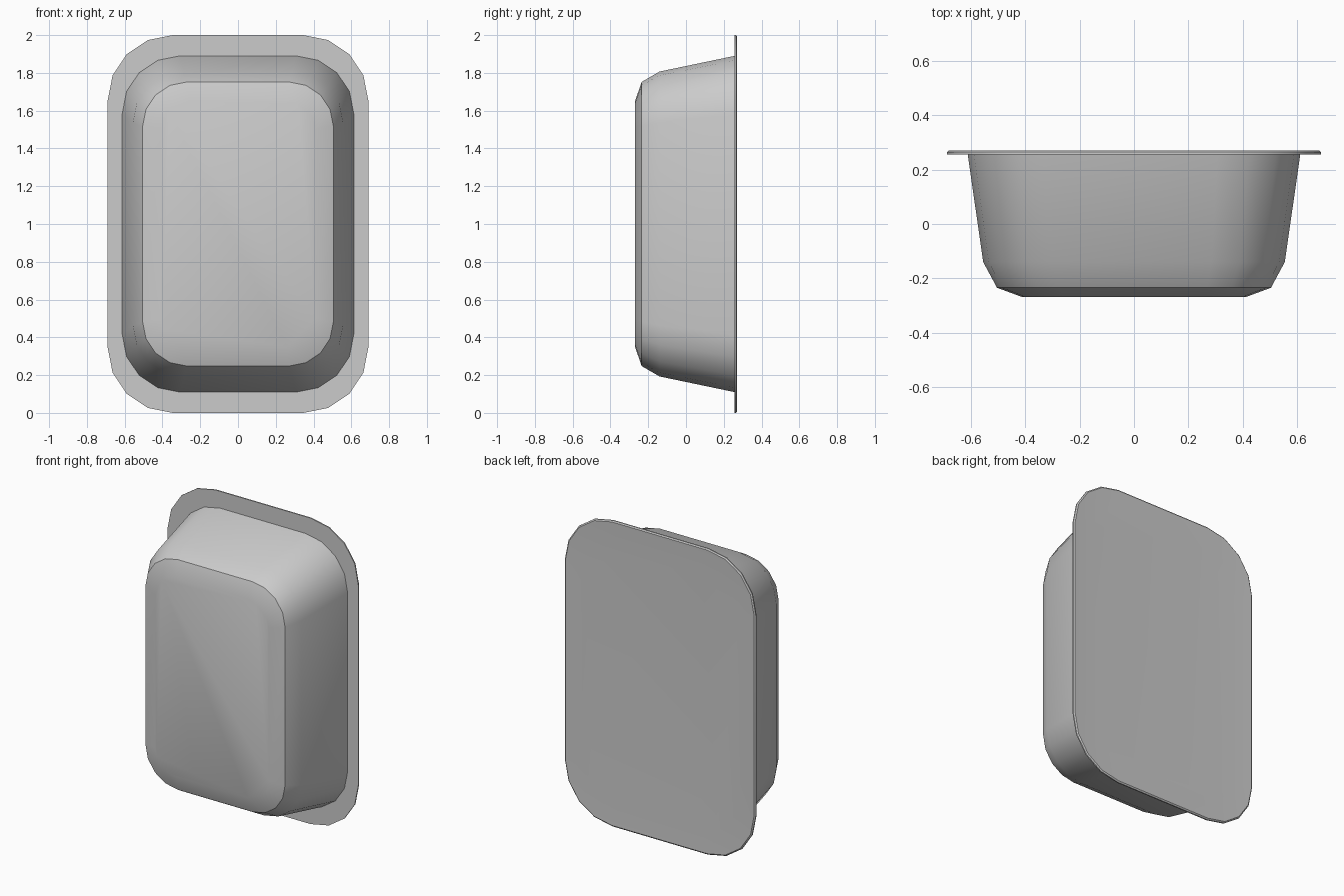
import bpy, bmesh
from math import sin, cos, pi

if "Cube" in bpy.data.objects:
    bpy.data.objects.remove(bpy.data.objects["Cube"])

SEG = 4  # facets per rounded corner


def ring(bm, y, hx, hz, r):
    """Rounded rectangle loop in the XZ plane, centred on z = 1."""
    verts = []
    for q, (sx, sz) in enumerate([(1, 1), (-1, 1), (-1, -1), (1, -1)]):
        for i in range(SEG + 1):
            a = (q + i / SEG) * pi / 2
            verts.append(bm.verts.new((sx * (hx - r) + r * cos(a), y,
                                       1 + sz * (hz - r) + r * sin(a))))
    return verts


def loft(name, rings):
    bm = bmesh.new()
    loops = [ring(bm, *p) for p in rings]
    n = len(loops[0])
    for a, b in zip(loops, loops[1:]):
        for i in range(n):
            j = (i + 1) % n
            bm.faces.new((a[i], a[j], b[j], b[i]))
    bm.faces.new(loops[0])
    bm.faces.new(loops[-1])
    bmesh.ops.recalc_face_normals(bm, faces=bm.faces)
    me = bpy.data.meshes.new(name)
    bm.to_mesh(me)
    bm.free()
    ob = bpy.data.objects.new(name, me)
    bpy.context.collection.objects.link(ob)
    bpy.ops.object.select_all(action='DESELECT')
    ob.select_set(True)
    bpy.context.view_layer.objects.active = ob
    bpy.ops.object.shade_smooth_by_angle(angle=0.61)
    return ob


# Sealed tray: base, tapered walls, flange, lid film (y, half x, half z, corner radius)
loft("sealed_tray", [
    (-0.27, 0.41, 0.65, 0.15),
    (-0.235, 0.505, 0.752, 0.235),
    (-0.14, 0.556, 0.807, 0.27),
    (0.257, 0.613, 0.89, 0.305),
    (0.257, 0.69, 1.0, 0.345),
    (0.265, 0.69, 1.0, 0.345),
    (0.271, 0.682, 0.992, 0.337),
    (0.266, 0.57, 0.85, 0.26),
])
